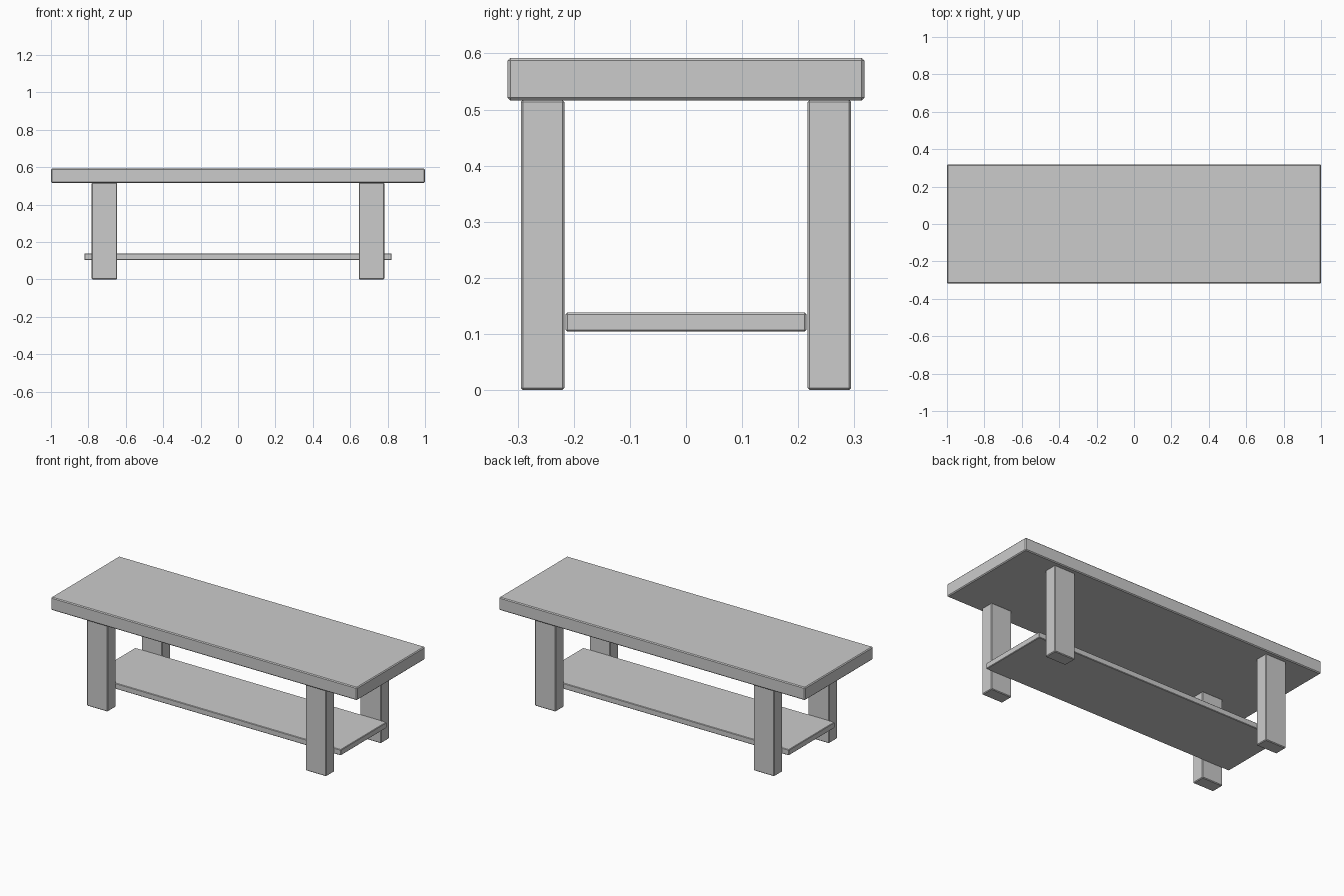
import bpy

if "Cube" in bpy.data.objects:
    bpy.data.objects.remove(bpy.data.objects["Cube"])


def board(name, lo, hi, bevel):
    """Box between two corners with a narrow chamfer on every edge."""
    centre = [(a + b) / 2 for a, b in zip(lo, hi)]
    bpy.ops.mesh.primitive_cube_add(size=1, location=centre)
    obj = bpy.context.object
    obj.name = name
    obj.scale = [b - a for a, b in zip(lo, hi)]
    bpy.ops.object.transform_apply(location=False, rotation=False, scale=True)
    mod = obj.modifiers.new("chamfer", "BEVEL")
    mod.width = bevel
    mod.segments = 1
    return obj


# Thick table top
board("table_top", (-1, -0.318, 0.516), (1, 0.318, 0.592), 0.005)

# Low shelf between the legs
board("shelf", (-0.822, -0.2145, 0.104), (0.822, 0.2145, 0.138), 0.003)

# Four rectangular legs, one at each corner
for side, sx in (("left", -1), ("right", 1)):
    for end, sy in (("front", -1), ("back", 1)):
        x, y = sx * 0.7145, sy * 0.2555
        board(f"{end}_{side}_leg",
              (x - 0.068, y - 0.039, 0), (x + 0.068, y + 0.039, 0.517), 0.004)
